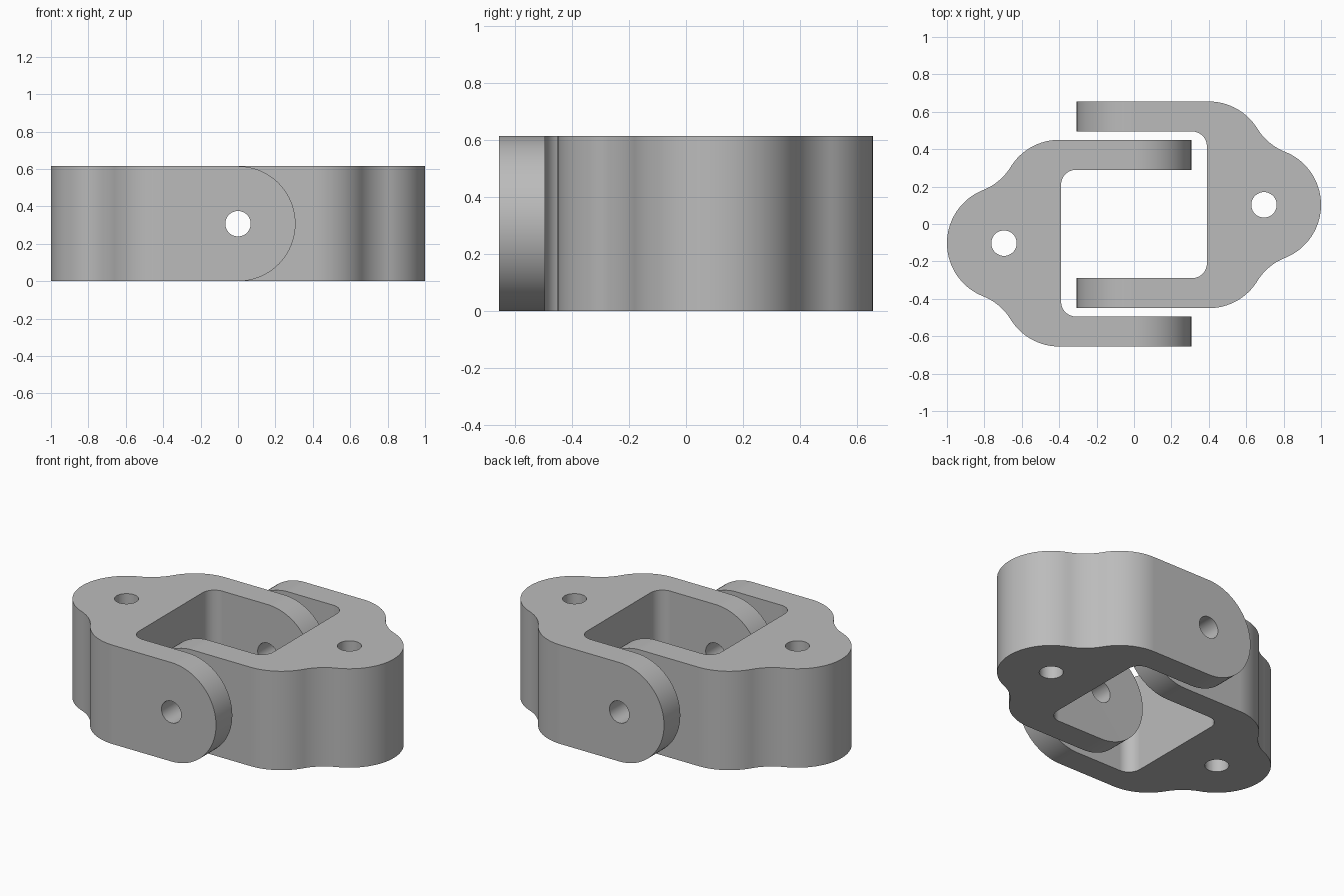
import bpy, bmesh
from math import pi, cos, sin, atan2, sqrt
from mathutils import Matrix, Vector

if "Cube" in bpy.data.objects:
    bpy.data.objects.remove(bpy.data.objects["Cube"])

HEIGHT = 0.615
R = HEIGHT / 2          # rounded arm ends
OFFSET = 0.1025         # sideways shift of each bracket
OUTER, INNER = 0.5525, 0.3925
HOLE = 0.068

grey = bpy.data.materials.new("plain_grey")
grey.use_nodes = True
grey.diffuse_color = (0.5, 0.5, 0.5, 1)
grey.node_tree.nodes["Principled BSDF"].inputs["Base Color"].default_value = (0.5, 0.5, 0.5, 1)


def arc(centre, radius, start, end, steps=16):
    return [(centre[0] + radius * cos(start + (end - start) * i / steps),
             centre[1] + radius * sin(start + (end - start) * i / steps))
            for i in range(steps + 1)]


def prism(name, points, low, high, upright=False):
    """Extrude a 2D outline along z, or along y when upright."""
    bm = bmesh.new()
    place = (lambda u, v: (u, low, v)) if upright else (lambda u, v: (u, v, low))
    face = bm.faces.new([bm.verts.new(place(u, v)) for u, v in points])
    new = bmesh.ops.extrude_face_region(bm, geom=[face])["geom"]
    step = Vector((0, high - low, 0) if upright else (0, 0, high - low))
    bmesh.ops.translate(bm, vec=step, verts=[g for g in new if isinstance(g, bmesh.types.BMVert)])
    bmesh.ops.recalc_face_normals(bm, faces=bm.faces)
    mesh = bpy.data.meshes.new(name)
    bm.to_mesh(mesh)
    bm.free()
    obj = bpy.data.objects.new(name, mesh)
    bpy.context.collection.objects.link(obj)
    return obj


def cut(obj, tool, operation):
    mod = obj.modifiers.new("cut", "BOOLEAN")
    mod.operation, mod.solver, mod.object = operation, "EXACT", tool
    bpy.context.view_layer.objects.active = obj
    bpy.ops.object.modifier_apply(modifier=mod.name)
    bpy.data.objects.remove(tool)


# Half outline of the fork: inner corner, arm, shoulder, neck, rounded lug
lug = Vector((-0.695, 0))
lug_r = 0.305
shoulder = Vector((-0.40, OUTER - lug_r))
span = shoulder - lug
side = Vector((-span.y, span.x)).normalized()
neck = (lug + shoulder) / 2 + side * sqrt((2 * lug_r) ** 2 - (span.length / 2) ** 2)
to_neck_s, to_neck_l = neck - shoulder, neck - lug
a_s = atan2(to_neck_s.y, to_neck_s.x)
a_l = atan2(to_neck_l.y, to_neck_l.x)
fillet = 0.08
half = arc((-0.39 + fillet, INNER - fillet), fillet, pi, pi / 2, 8)
half += [(0.4, INNER), (0.4, OUTER)]
half += arc(shoulder, lug_r, pi / 2, a_s)
half += arc(neck, lug_r, a_s - pi, a_l - pi)[1:]
half += arc(lug, lug_r, a_l, pi, 20)[1:]
outline = half + [(x, -y) for x, y in reversed(half[:-1])]

# Side outline that rounds the arm ends
side_outline = [(-1.3, HEIGHT), (-1.3, 0)] + arc((0, R), R, -pi / 2, pi / 2, 40)


def bracket(name, turn):
    obj = prism(name, outline, -0.1, HEIGHT + 0.1)
    cut(obj, prism("side_cutter", side_outline, -1, 1, True), "INTERSECT")
    # Pivot hole through both arms, mounting hole through the lug
    cut(obj, prism("pivot_cutter", arc((0, R), HOLE, 0, 2 * pi, 40)[:-1], -1, 1, True), "DIFFERENCE")
    cut(obj, prism("mount_cutter", arc(lug, HOLE, 0, 2 * pi, 40)[:-1], -1, 1), "DIFFERENCE")
    obj.data.transform(Matrix.Rotation(turn, 4, "Z") @ Matrix.Translation((0, -OFFSET, 0)))
    obj.data.materials.clear()
    obj.data.materials.append(grey)
    bpy.ops.object.select_all(action="DESELECT")
    obj.select_set(True)
    bpy.context.view_layer.objects.active = obj
    bpy.ops.object.shade_smooth_by_angle(angle=0.5)
    # Keep the large flats evenly shaded
    weighted = obj.modifiers.new("even_flats", "WEIGHTED_NORMAL")
    weighted.keep_sharp = True


bracket("left_bracket", pi)
bracket("right_bracket", 0)
